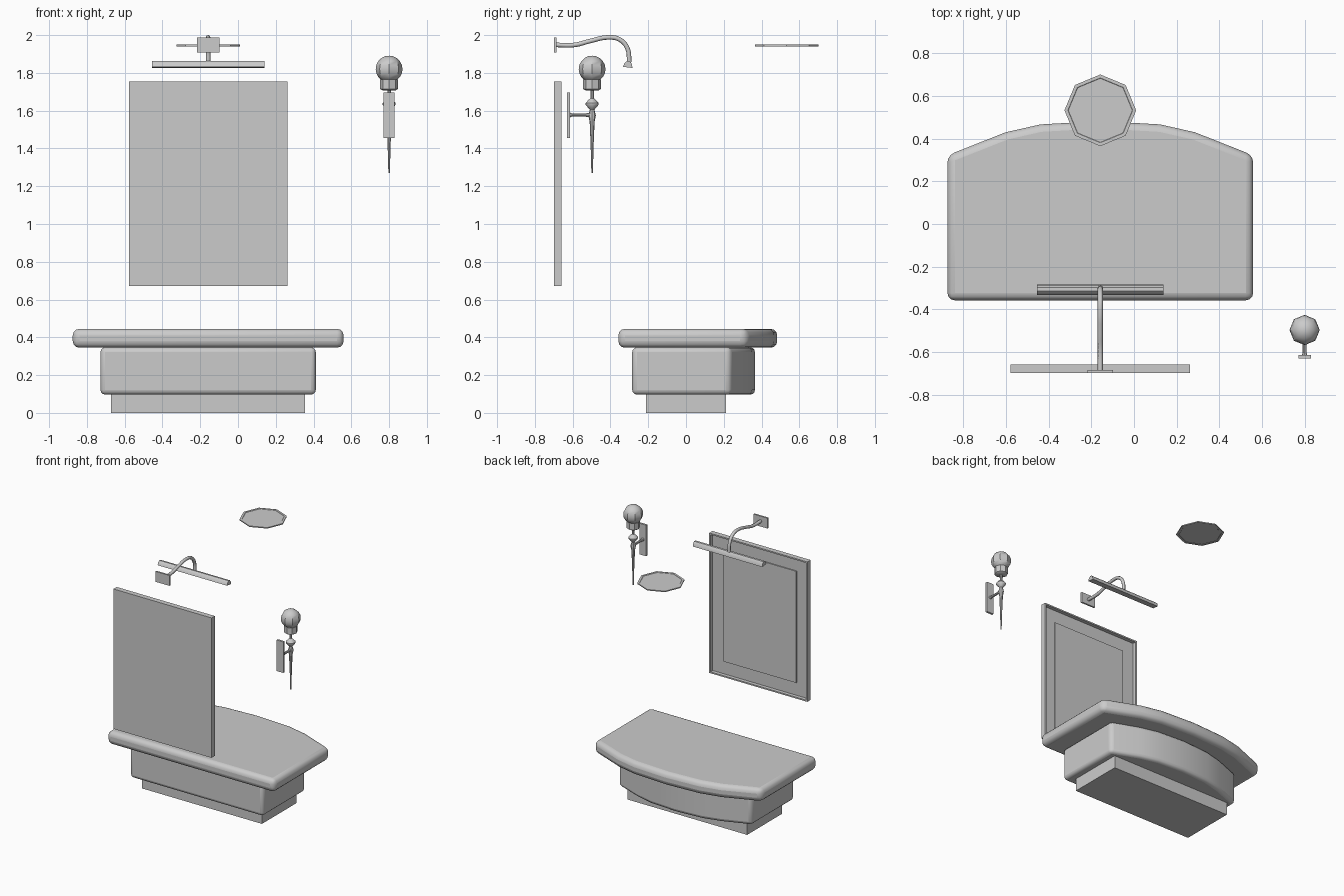
import bpy, bmesh, math
from mathutils import Vector

cube = bpy.data.objects.get("Cube")
if cube:
    bpy.data.objects.remove(cube, do_unlink=True)

grey = bpy.data.materials.new("plain grey")
grey.use_nodes = True
colour = (0.6, 0.6, 0.6, 1)
grey.diffuse_color = colour
grey.node_tree.nodes["Principled BSDF"].inputs["Base Color"].default_value = colour

CX = -0.158   # centre line of vanity, mirror and lamp
SX, SY = 0.8, -0.497   # axis of the wall sconce


def finish(name, bm, smooth=True, bevel=0, segments=3):
    bmesh.ops.recalc_face_normals(bm, faces=bm.faces)
    mesh = bpy.data.meshes.new(name)
    bm.to_mesh(mesh)
    bm.free()
    mesh.materials.append(grey)
    obj = bpy.data.objects.new(name, mesh)
    bpy.context.collection.objects.link(obj)
    if bevel:
        mod = obj.modifiers.new("rounded edges", "BEVEL")
        mod.width, mod.segments = bevel, segments
        mod.limit_method, mod.angle_limit = "ANGLE", math.radians(40)
    if smooth:
        bpy.ops.object.select_all(action="DESELECT")
        bpy.context.view_layer.objects.active = obj
        obj.select_set(True)
        bpy.ops.object.shade_smooth_by_angle(angle=math.radians(40))
    return obj


def prism(name, outline, along, smooth=True, bevel=0):
    """Extrude a closed outline of 3D points by a vector."""
    bm = bmesh.new()
    face = bm.faces.new([bm.verts.new(p) for p in outline])
    out = bmesh.ops.extrude_face_region(bm, geom=[face], use_keep_orig=True)
    moved = [g for g in out["geom"] if isinstance(g, bmesh.types.BMVert)]
    bmesh.ops.translate(bm, verts=moved, vec=along)
    return finish(name, bm, smooth, bevel)


def box(name, x0, x1, y0, y1, z0, z1):
    outline = [(x0, y0, z0), (x1, y0, z0), (x1, y1, z0), (x0, y1, z0)]
    return prism(name, outline, (0, 0, z1 - z0), smooth=False)


def lathe(name, profile, origin, axis="Z", sides=8):
    """Spin (radius, height) pairs around an axis; zero radius makes a tip."""
    bm = bmesh.new()
    o = Vector(origin)
    rings = []
    for r, h in profile:
        ring = []
        for i in range(sides if r else 1):
            a = math.tau * i / sides
            p = (r * math.cos(a), r * math.sin(a), h)
            ring.append(bm.verts.new(o + Vector(p if axis == "Z" else (p[0], h, p[1]))))
        rings.append(ring)
    for a, b in zip(rings, rings[1:]):
        for i in range(sides):
            j = (i + 1) % sides
            quad = [a[i % len(a)], a[j % len(a)], b[j % len(b)], b[i % len(b)]]
            bm.faces.new(list(dict.fromkeys(quad)))
    for ring in (rings[0], rings[-1]):
        if len(ring) > 2:
            bm.faces.new(ring)
    return finish(name, bm)


def bowed_slab(name, half, y_flat, arc, z0, z1, bevel):
    """Slab with a straight edge and an opposite bowed edge."""
    right = [(half, y_flat)] + arc
    left = [(-x, y) for x, y in reversed(right) if x > 0]
    outline = [(CX + x, y, z0) for x, y in right + left]
    return prism(name, outline, (0, 0, z1 - z0), bevel=bevel)


# Vanity: plinth, bowed cabinet and rounded countertop
box("plinth", -0.672, 0.354, -0.212, 0.212, 0, 0.1)
bowed_slab("cabinet", 0.57, -0.285,
           [(0.57, 0.235), (0.36, 0.315), (0.22, 0.35), (0, 0.365)], 0.097, 0.347, 0.025)
bowed_slab("countertop", 0.717, -0.358,
           [(0.717, 0.322), (0.444, 0.43), (0.28, 0.467), (0, 0.483)], 0.345, 0.445, 0.035)

# Mirror: shallow tray with a raised inner panel
mirror = bmesh.new()
corners = [(CX - 0.42, 0.672), (CX + 0.42, 0.672), (CX + 0.42, 1.755), (CX - 0.42, 1.755)]
back = mirror.faces.new([mirror.verts.new((x, -0.698, z)) for x, z in corners])
out = bmesh.ops.extrude_face_region(mirror, geom=[back], use_keep_orig=True)
bmesh.ops.translate(mirror, vec=(0, 0.04, 0),
                    verts=[g for g in out["geom"] if isinstance(g, bmesh.types.BMVert)])
bmesh.ops.recalc_face_normals(mirror, faces=mirror.faces)
panel = max(mirror.faces, key=lambda f: f.calc_center_median().y)
for inset, rise in ((0.015, -0.028), (0.14, 0.008)):
    bmesh.ops.inset_region(mirror, faces=[panel], thickness=inset)
    ret = bmesh.ops.extrude_discrete_faces(mirror, faces=[panel])
    top = ret["faces"][0]
    rim = [v.co.copy() for v in top.verts]
    bmesh.ops.translate(mirror, verts=list(top.verts), vec=(0, rise, 0))
    panel = top
finish("mirror", mirror, smooth=False)

# Picture lamp: wall plate, swan-neck arm and half-round shade
box("lamp_wall_plate", CX - 0.06, CX + 0.06, -0.698, -0.685, 1.907, 1.987)
curve = bpy.data.curves.new("lamp_arm", "CURVE")
curve.dimensions = "3D"
curve.bevel_depth, curve.bevel_resolution = 0.012, 2
curve.resolution_u, curve.use_fill_caps = 5, True
path = [(-0.69, 1.948), (-0.59, 1.948), (-0.51, 1.968), (-0.41, 1.988),
        (-0.35, 1.976), (-0.31, 1.93), (-0.3, 1.855)]
spline = curve.splines.new("BEZIER")
spline.bezier_points.add(len(path) - 1)
for point, (y, z) in zip(spline.bezier_points, path):
    point.co = (CX, y, z)
    point.handle_left_type = point.handle_right_type = "AUTO"
arm = bpy.data.objects.new("lamp_arm", curve)
curve.materials.append(grey)
bpy.context.collection.objects.link(arm)
shade = [(-0.333, 1.832), (-0.326, 1.852), (-0.313, 1.862), (-0.298, 1.861),
         (-0.287, 1.848), (-0.283, 1.826)]
prism("lamp_shade", [(CX - 0.297, y, z) for y, z in shade], (0.594, 0, 0))

# Ceiling plate: thin octagon with a narrow raised rim on both faces
lathe("ceiling_plate", [(0, 1.943), (0.15, 1.943), (0.152, 1.941), (0.168, 1.941),
                        (0.168, 1.949), (0.152, 1.949), (0.15, 1.947), (0, 1.947)],
      (CX, 0.533, 0))

# Wall sconce: back plate, bracket, tapering stem, cup and globe
box("sconce_back_plate", SX - 0.029, SX + 0.029, -0.63, -0.614, 1.455, 1.695)
lathe("sconce_bracket", [(0.014, -0.618), (0.009, -0.605), (0.009, -0.53), (0.013, -0.5)],
      (SX, 0, 1.577), axis="Y")
lathe("sconce_stem", [(0.004, 1.27), (0.008, 1.42), (0.013, 1.54), (0.02, 1.575),
                      (0.012, 1.605), (0.018, 1.612), (0.035, 1.632), (0.035, 1.64),
                      (0.018, 1.658), (0.009, 1.665), (0.009, 1.715)], (SX, SY, 0))
lathe("sconce_cup", [(0.036, 1.708), (0.047, 1.715), (0.047, 1.765), (0.03, 1.768)], (SX, SY, 0))
globe = [(0.071 * math.sin(math.pi * i / 10) if 0 < i < 10 else 0,
          1.82 - 0.071 * math.cos(math.pi * i / 10)) for i in range(11)]
lathe("sconce_globe", globe, (SX, SY, 0))
